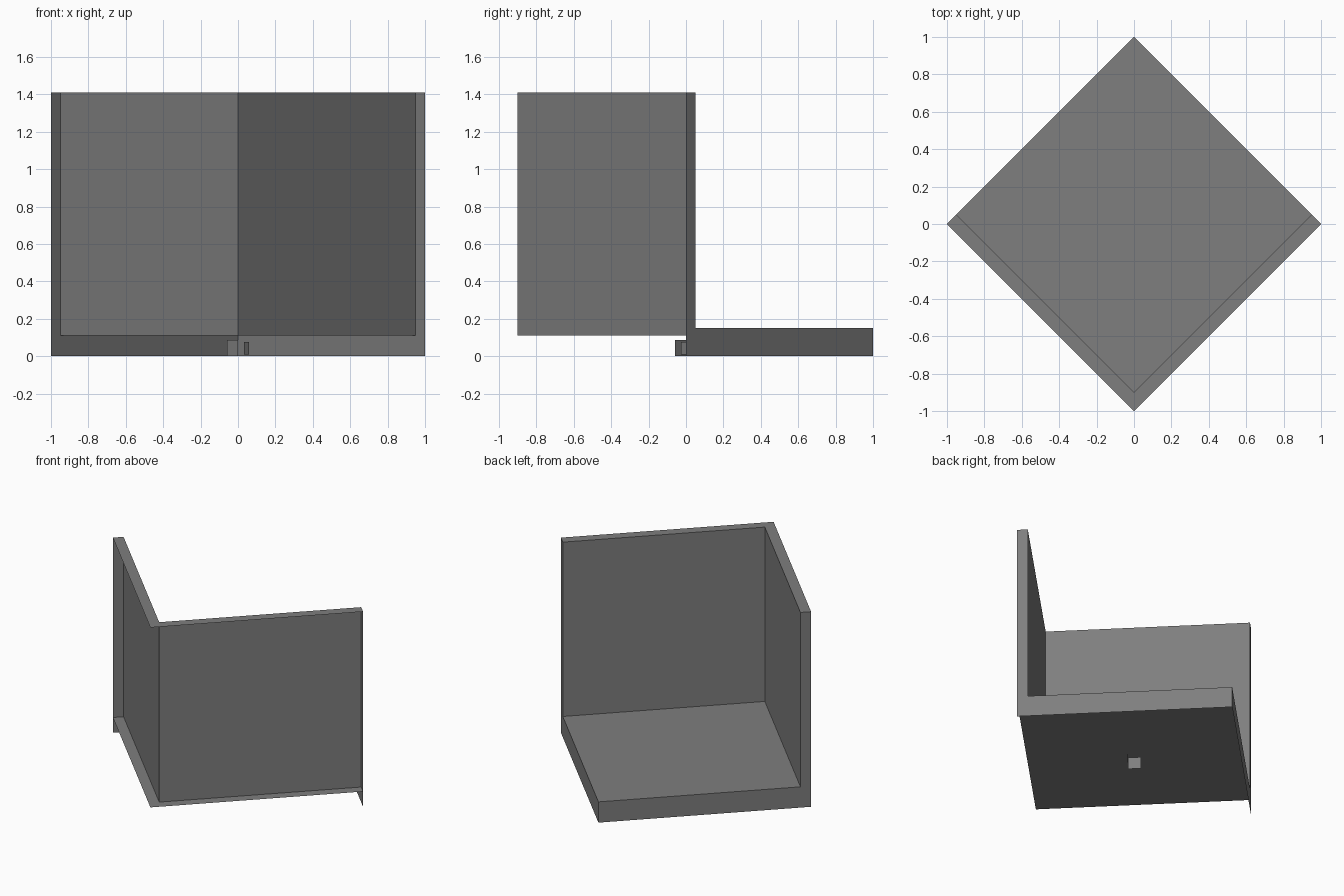
import bpy, bmesh

if "Cube" in bpy.data.objects:
    bpy.data.objects.remove(bpy.data.objects["Cube"])

TOP, LEDGE, FLOOR = 1.41, 0.11, 0.15
OUTER, INNER = (1.0, 0.0), (0.95, 0.05)
CORNER_OUT, CORNER_IN, BACK = (0.0, -1.0), (0.0, -0.9), (0.0, 1.0)

dark_grey = bpy.data.materials.new("dark_grey")
dark_grey.diffuse_color = (0.21, 0.21, 0.21, 1)
dark_grey.use_nodes = True
dark_grey.node_tree.nodes["Principled BSDF"].inputs["Base Color"].default_value = dark_grey.diffuse_color


def at(p, z):
    return (p[0], p[1], z)


def upright(a, b, z0, z1):
    return [at(a, z0), at(b, z0), at(b, z1), at(a, z1)]


def flat(points, z):
    return [at(p, z) for p in points]


def build(name, faces, mirror=False):
    bm = bmesh.new()
    for f in faces:
        bm.faces.new([bm.verts.new(c) for c in f])
    bmesh.ops.remove_doubles(bm, verts=bm.verts, dist=0.0005)
    bmesh.ops.recalc_face_normals(bm, faces=bm.faces)
    mesh = bpy.data.meshes.new(name)
    bm.to_mesh(mesh)
    bm.free()
    mesh.materials.append(dark_grey)
    obj = bpy.data.objects.new(name, mesh)
    bpy.context.collection.objects.link(obj)
    if mirror:
        mod = obj.modifiers.new("mirror", 'MIRROR')
        mod.use_axis = (True, False, False)
        mod.merge_threshold = 0.0005
    return obj


# Two walls, open on the outside: inner panel, top rim, bottom ledge, end strip
rim = [OUTER, INNER, CORNER_IN, CORNER_OUT]
build("walls", [
    upright(CORNER_IN, INNER, LEDGE, TOP),
    flat(rim, TOP),
    flat(rim, LEDGE),
    upright(INNER, OUTER, LEDGE, TOP),
], mirror=True)

# Floor surface between the walls, and its underside level with the ledge
inside = [CORNER_IN, INNER, BACK, (-INNER[0], INNER[1])]
build("floor", [flat(inside, FLOOR)])
build("floor_underside", [flat(inside, LEDGE)])

# Exposed floor sides at the back, notched below the wall ends
build("floor_sides", [[
    at(OUTER, 0), at(BACK, 0), at(BACK, FLOOR),
    at(INNER, FLOOR), at(INNER, LEDGE), at(OUTER, LEDGE),
]], mirror=True)

# Small open socket under the floor: one side and a small side tab
R, H = 0.06, 0.085
build("socket", [upright((-R, 0), (0, -R), 0, H)])
build("socket_tab", [upright((0.033, -0.027), (R, 0), 0.01, 0.075)])
